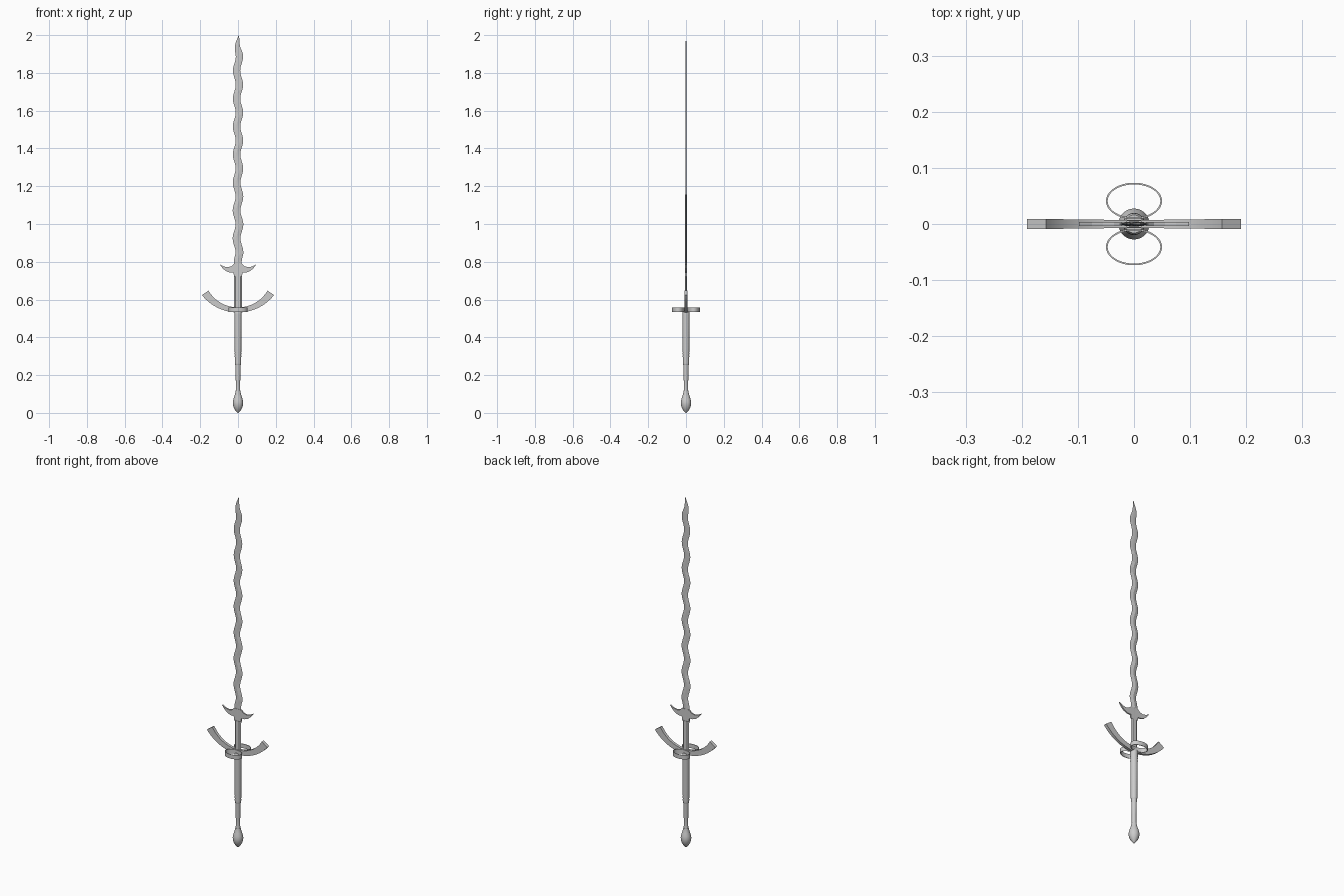
import bpy, bmesh, math
from math import sin, cos, pi

if "Cube" in bpy.data.objects:
    bpy.data.objects.remove(bpy.data.objects["Cube"])


def loft(name, rings, smooth=0, closed=False):
    """Skin a list of equal-length vertex rings."""
    bm = bmesh.new()
    rows = [[bm.verts.new(p) for p in r] for r in rings]
    n = len(rows[0])
    count = len(rows) if closed else len(rows) - 1
    for i in range(count):
        a, b = rows[i], rows[(i + 1) % len(rows)]
        for j in range(n):
            k = (j + 1) % n
            bm.faces.new((a[j], a[k], b[k], b[j]))
    if not closed:
        bm.faces.new(rows[0])
        bm.faces.new(rows[-1])
    bmesh.ops.recalc_face_normals(bm, faces=bm.faces)
    me = bpy.data.meshes.new(name)
    bm.to_mesh(me)
    bm.free()
    ob = bpy.data.objects.new(name, me)
    bpy.context.collection.objects.link(ob)
    if smooth:
        bpy.ops.object.select_all(action='DESELECT')
        ob.select_set(True)
        bpy.context.view_layer.objects.active = ob
        bpy.ops.object.shade_smooth_by_angle(angle=math.radians(smooth))
    return ob


def lathe(name, profile, sides=32):
    return loft(name, [[(r * cos(2 * pi * i / sides), r * sin(2 * pi * i / sides), z)
                        for i in range(sides)] for r, z in profile], 35)


# pommel: pear shape
lathe("pommel", [(.003, 0), (.008, .005), (.017, .017), (.024, .031), (.027, .045),
                 (.0275, .056), (.025, .07), (.020, .085), (.0155, .1), (.0135, .112)])
# grip: slim lower part, thicker wrapped upper part
lathe("lower_grip", [(.0135, .108), (.0115, .12), (.0115, .16), (.013, .2), (.0145, .262)])
wrap = [(.014, .253), (.0165, .258)]
for i in range(18):
    z = .262 + i * .015
    r = .0165 + .0025 * i / 17
    wrap += [(r, z), (r + .0006, z + .0075)]
lathe("upper_grip", wrap + [(.019, .532), (.016, .54)])

# crossguard: upswept bar with flared ends
R, rows = .212, []
for i in range(33):
    t = i / 16 - 1
    a = t * math.radians(55)
    h = .0135 + .0075 * abs(t) ** 2
    d = .007 + .002 * abs(t)
    rows.append([((R + s * h) * sin(a), y * d, .545 + R - (R + s * h) * cos(a))
                 for s, y in ((-1, -1), (1, -1), (1, 1), (-1, 1))])
loft("crossguard", rows, 30)

# side rings: flat oval bands in front and behind
for side, label in ((-1, "front"), (1, "back")):
    rows = []
    for i in range(48):
        a = 2 * pi * i / 48
        rows.append([((.05 - o) * cos(a), side * .041 + (.0325 - o) * sin(a), z)
                     for o, z in ((0, .534), (0, .558), (.003, .558), (.003, .534))])
    loft(label + "_side_ring", rows, 30, True)

# ricasso: covered base of the blade
loft("ricasso", [[(-.020, 0, z), (-.012, -.006, z), (.012, -.006, z),
                  (.020, 0, z), (.012, .006, z), (-.012, .006, z)] for z in (.535, .722)])

# parrying hooks: half outline mirrored and extruded
half = [(.021, .722), (.024, .742), (.045, .743), (.066, .752), (.082, .766), (.098, .787),
        (.075, .775), (.055, .771), (.036, .776), (.022, .79)]
outline = half + [(-x, z) for x, z in reversed(half)]
loft("parrying_hooks", [[(x, y, z) for x, z in outline] for y in (-.004, .004)])

# flame blade: diamond section along a wave, tapering to the tip
rows, N = [], 240
for i in range(N + 1):
    z = .715 + (1.9985 - .715) * i / N
    amp = .0075 * min(1, max(0, (z - .78) / .06))
    cx = amp * cos(2 * pi * (z - 1.886) / .148)
    w = .021 - .0015 * (z - .715)
    taper = min(1, (2 - z) / .09) ** .8
    cx = cx * taper + .004 * (1 - taper)
    w *= taper
    d = (.0045 - .0012 * (z - .715)) * taper
    rows.append([(cx - w, 0, z), (cx, -d, z), (cx + w, 0, z), (cx, d, z)])
loft("flame_blade", rows, 20)
